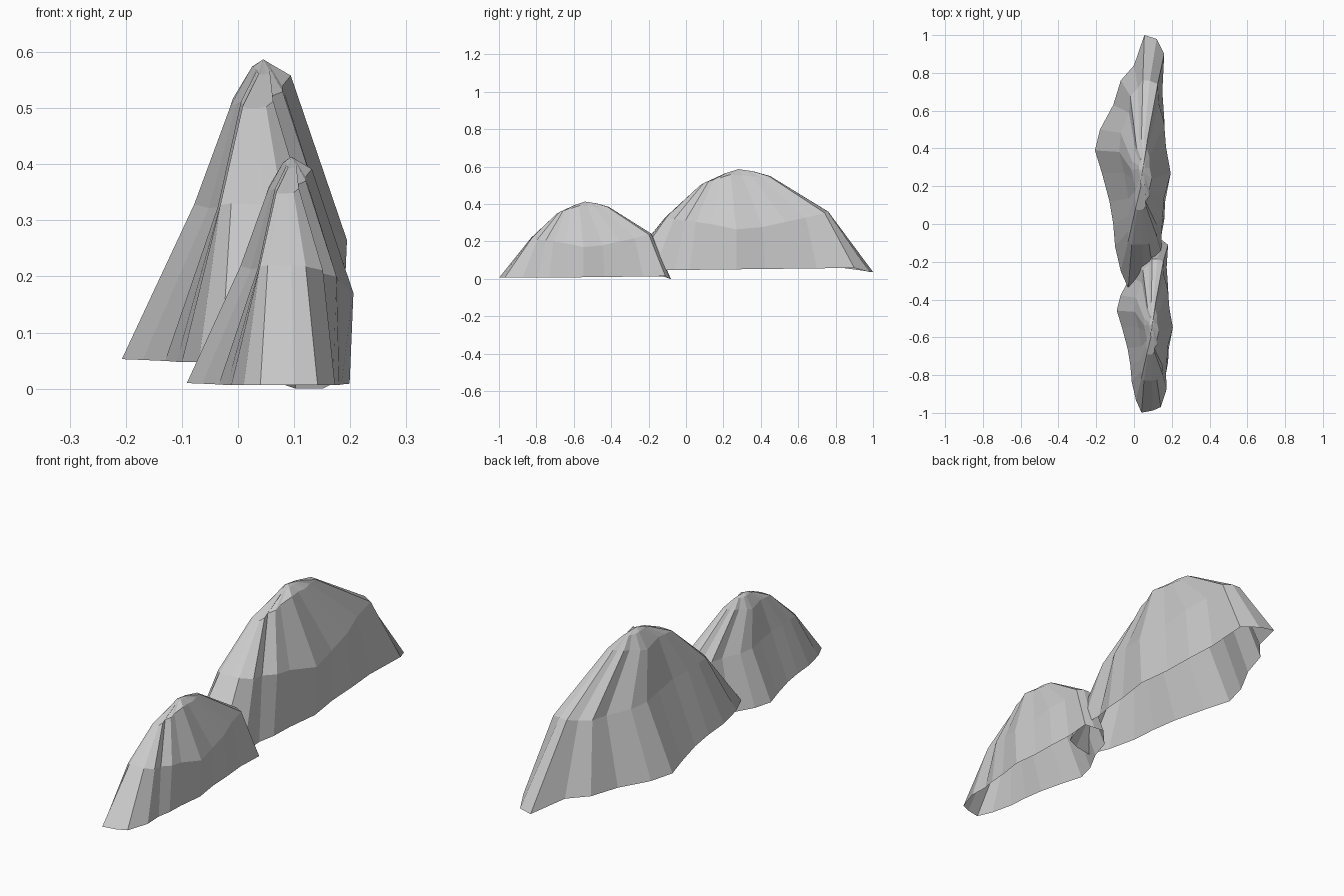
import bpy, bmesh

if "Cube" in bpy.data.objects:
    bpy.data.objects.remove(bpy.data.objects["Cube"])

# Foot outline of the large mountain, anticlockwise from the back tip
FOOT = [(0.055, 1.0), (0.0, 0.84), (-0.07, 0.76), (-0.11, 0.63), (-0.18, 0.50),
        (-0.207, 0.39), (-0.17, 0.27), (-0.13, 0.12), (-0.11, 0.0), (-0.10, -0.12),
        (-0.07, -0.25), (-0.03, -0.34), (0.05, -0.325), (0.108, -0.30), (0.15, -0.17),
        (0.145, -0.06), (0.16, 0.02), (0.165, 0.12), (0.185, 0.27), (0.165, 0.42),
        (0.16, 0.56), (0.15, 0.70), (0.16, 0.90), (0.12, 0.98)]

# Higher rings: x range, y range, left z, right z, end skew, groove depth
RINGS = [((-0.075, 0.197), (-0.11, 0.76), 0.325, 0.25, 0.06, 0.008),
         ((-0.012, 0.095), (0.075, 0.45), 0.50, 0.565, 0.02, 0.005),
         ((0.025, 0.06), (0.20, 0.36), 0.575, 0.58, 0.0, 0.0)]


def ring_point(i, k):
    """Squeeze one foot point into higher ring k."""
    x, y = FOOT[i]
    (x0, x1), (y0, y1), zl, zr, skew, groove = RINGS[k]
    u, s = (x + 0.207) / 0.392, (y - 0.33) / 0.67
    s *= 1.45 - 0.45 * s * s          # blunt the ends of the ring
    v = 0.5 + 0.5 * s
    end = max(0, (0.3 - y) / 0.64, (y - 0.36) / 0.6)
    px = x0 + (x1 - x0) * u - skew * min(1, end)
    py = y0 + (y1 - y0) * v
    # side height in the middle, ridge height towards the two ends
    side = zl + (zr - zl) * u
    ridge = (0.33 + 0.03 * v, 0.50 + 0.05 * v, 0.56 + 0.015 * v)[k]
    pz = side + (ridge - side) * min(1, end) ** 0.6
    # alternate columns are pulled in as gullies
    if i % 2 and i not in (1, 5, 11):
        px += groove * (1 if u < 0.5 else -1)
    # notch in the front right flank
    if i in (14, 15) and k < 2:
        px -= 0.008
    return px, py, pz


def large(p):
    return p


def small(p):
    """Smaller copy in front, with its back tip squeezed short."""
    x, y, z = p
    y = -0.54 + 0.74 * (y - 0.28)
    if y > -0.13:
        y = -0.13 + 0.4 * (y + 0.13)
    return 0.74 * x + 0.062, y, max(0, 0.755 * (z - 0.05) + 0.008)


def mountain(name, place):
    bm = bmesh.new()
    foot = [(x, y, 0.037 if y > 0.95 else 0.048 + 0.012 * max(0, y)) for x, y in FOOT]
    n = len(FOOT)
    loops = [foot] + [[ring_point(i, k) for i in range(n)] for k in range(3)]
    loops = [[bm.verts.new(place(p)) for p in loop] for loop in loops]
    # slopes
    for lo, hi in zip(loops, loops[1:]):
        for i in range(n):
            j = (i + 1) % n
            bm.faces.new((lo[i], lo[j], hi[j], hi[i]))
    # summit
    top = bm.verts.new(place((0.045, 0.28, 0.587)))
    for i in range(n):
        bm.faces.new((loops[-1][i], loops[-1][(i + 1) % n], top))
    bm.normal_update()
    me = bpy.data.meshes.new(name)
    bm.to_mesh(me)
    bm.free()
    bpy.context.collection.objects.link(bpy.data.objects.new(name, me))


mountain("large_mountain", large)
mountain("small_mountain", small)
